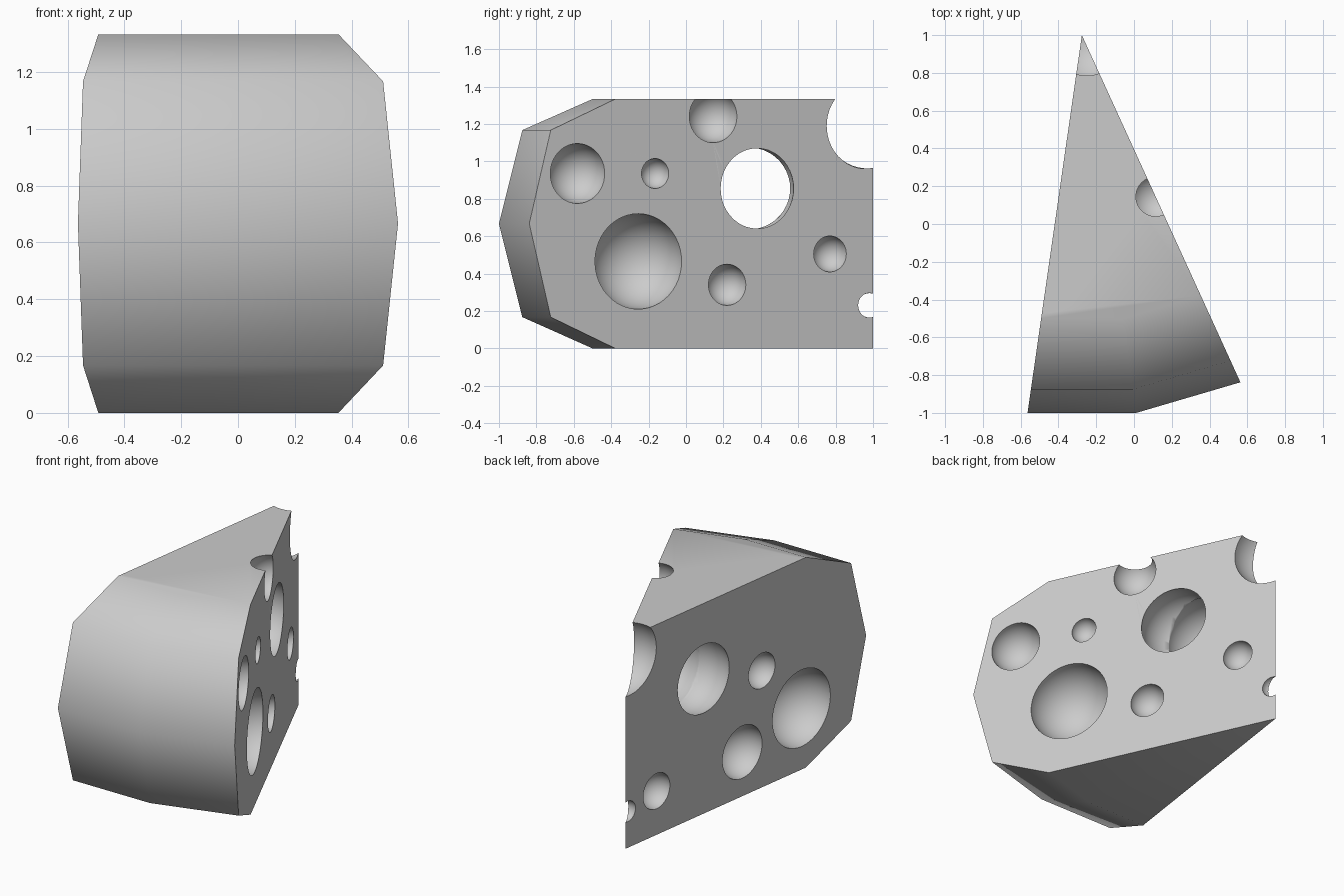
import bpy, bmesh
from math import radians, sin, cos, tan
from mathutils import Vector, Matrix

if "Cube" in bpy.data.objects:
    bpy.data.objects.remove(bpy.data.objects["Cube"])

APEX = Vector((-0.276, 1.0, 0))
STEP = 360 / 22
A0 = radians(-STEP / 2)          # left cut face
A1 = radians(STEP * 1.5)         # right cut face
PROFILE = [(1.5, 0), (1.875, 0.167), (2.0, 0.667), (1.875, 1.167), (1.5, 1.333)]


def to_object(name, bm):
    bmesh.ops.recalc_face_normals(bm, faces=bm.faces)
    for f in bm.faces:
        f.smooth = True
    mesh = bpy.data.meshes.new(name)
    bm.to_mesh(mesh)
    bm.free()
    obj = bpy.data.objects.new(name, mesh)
    bpy.context.collection.objects.link(obj)
    return obj


# wedge: rim profile swept round the apex in two steps
bm = bmesh.new()
low, high = [bm.verts.new(APEX + Vector((0, 0, z))) for z in (0, 1.333)]
cols = []
for a in (A0, radians(STEP / 2), A1):
    cols.append([bm.verts.new(APEX + Vector((sin(a) * d / cos(A0), -cos(a) * d / cos(A0), z)))
                 for d, z in PROFILE])
for c, n in zip(cols, cols[1:]):
    for i in range(4):
        bm.faces.new((c[i], n[i], n[i + 1], c[i + 1]))
bm.faces.new([low] + cols[0] + [high])
bm.faces.new([low] + cols[2] + [high])
bm.faces.new([low] + [c[0] for c in cols])
bm.faces.new([high] + [c[-1] for c in cols])
wedge = to_object("cheese_wedge", bm)

# holes: (y, z, radius, inset) with centres on or just behind a cut face
RIGHT = [(-0.58, 0.935, 0.16, 0), (-0.165, 0.935, 0.08, 0), (0.145, 1.24, 0.14, 0),
         (-0.255, 0.465, 0.255, 0), (0.22, 0.34, 0.11, 0), (0.77, 0.505, 0.096, 0),
         (0.38, 0.855, 0.237, 0.1)]
LEFT = [(-0.325, 1.17, 0.219, 0), (-0.133, 0.74, 0.111, 0), (-0.4625, 0.389, 0.243, 0),
        (0.029, 0.28, 0.166, 0), (0.742, 0.277, 0.112, 0), (0.352, 0.855, 0.239, 0.1)]
spheres = [((-0.25, 0.965, 1.19), 0.23), ((-0.268, 0.98, 0.23), 0.066)]   # bites at the tip
for holes, a, side in ((RIGHT, A1, 1), (LEFT, A0, -1)):
    normal = Vector((cos(a), sin(a), 0)) * side
    for y, z, r, inset in holes:
        p = Vector((APEX.x + (1 - y) * tan(a), y, z)) - normal * inset
        spheres.append((p, r))

# cut each hole
for p, r in spheres:
    bm = bmesh.new()
    bmesh.ops.create_uvsphere(bm, u_segments=48, v_segments=24, radius=r,
                              matrix=Matrix.Translation(p))
    cutter = to_object("hole_cutter", bm)
    cutter.hide_render = True
    mod = wedge.modifiers.new("hole", 'BOOLEAN')
    mod.operation = 'DIFFERENCE'
    mod.solver = 'EXACT'
    mod.object = cutter
    bpy.context.view_layer.objects.active = wedge
    bpy.ops.object.modifier_apply(modifier=mod.name)
    bpy.data.objects.remove(cutter)

bpy.ops.object.select_all(action='DESELECT')
wedge.select_set(True)
bpy.context.view_layer.objects.active = wedge
bpy.ops.object.shade_smooth_by_angle(angle=radians(60))
